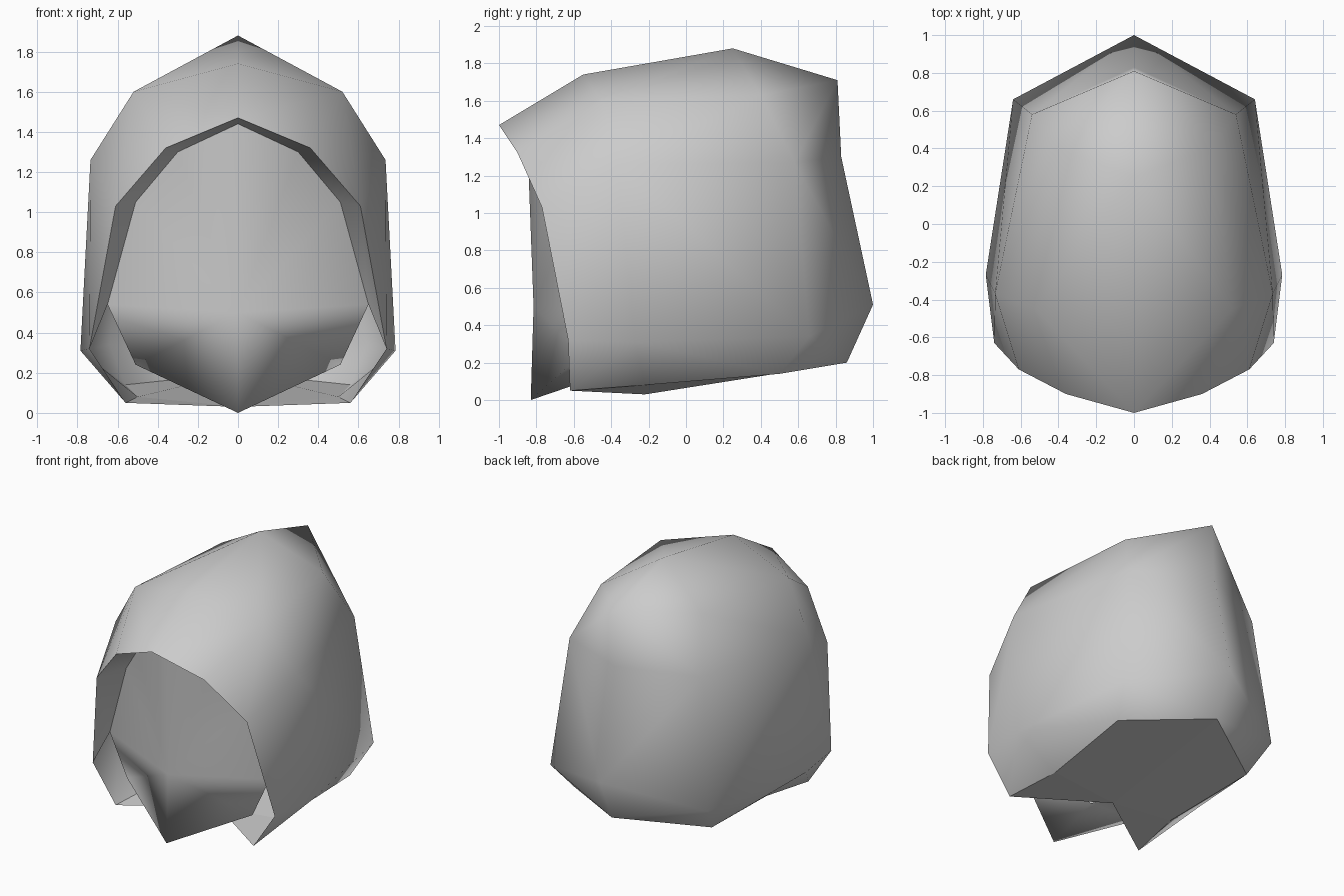
import bpy
import bmesh
from mathutils import Vector

cube = bpy.data.objects.get("Cube")
if cube:
    bpy.data.objects.remove(cube, do_unlink=True)


def make_material(name, color):
    mat = bpy.data.materials.new(name)
    mat.use_nodes = True
    mat.diffuse_color = color
    mat.node_tree.nodes["Principled BSDF"].inputs["Base Color"].default_value = color
    return mat


grey = make_material("plain_grey", (0.6, 0.6, 0.6, 1.0))
CENTRE = Vector((0, 0, .9))


def add_face(bm, *corners, smooth=True):
    bm.faces.new(corners).smooth = smooth


def patch(bm, a, b, c, d):
    """Fill a quad with two triangles, folded along its outward diagonal."""
    normal = (c.co - a.co).cross(d.co - b.co)
    if normal.dot(a.co - CENTRE) < 0:
        normal.negate()
    if normal.dot(a.co + c.co - b.co - d.co) > 0:
        add_face(bm, a, b, c)
        add_face(bm, a, c, d)
    else:
        add_face(bm, a, b, d)
        add_face(bm, b, c, d)


def strip(bm, first, second):
    """Join two rows of vertices, which may share an end vertex."""
    for i in range(len(first) - 1):
        corners = [first[i], first[i + 1], second[i + 1], second[i]]
        corners = list(dict.fromkeys(corners))
        if len(corners) == 4:
            patch(bm, *corners)
        else:
            add_face(bm, *corners)


def finish(bm, name):
    """Turn one half into a mirrored, welded object."""
    bmesh.ops.recalc_face_normals(bm, faces=bm.faces)
    mesh = bpy.data.meshes.new(name)
    bm.to_mesh(mesh)
    bm.free()
    mesh.materials.append(grey)
    obj = bpy.data.objects.new(name, mesh)
    bpy.context.scene.collection.objects.link(obj)
    mirror = obj.modifiers.new("Mirror", "MIRROR")
    mirror.use_clip = True
    mirror.merge_threshold = 0.002


def row(bm, points):
    return [bm.verts.new(p) for p in points]


RIM = [(0, -1, 1.47), (.36, -.9, 1.32), (.61, -.77, 1.03),
       (.74, -.63, .32), (.56, -.62, .05)]
FACE_EDGE = [(0, -.85, 1.44), (.3, -.74, 1.3), (.51, -.57, 1.05),
             (.65, -.56, .54), (.51, -.56, .24), (0, -.83, 0)]

# Hood: arches from the crown down the side to the bottom edge
bm = bmesh.new()
rim = row(bm, RIM)
middle = row(bm, [(0, -.55, 1.74), (.52, -.45, 1.6), (.735, -.37, 1.26),
                  (.785, -.27, .31), (.5, -.22, .08)])
rear = row(bm, [(0, .25, 1.88), (.41, .4, 1.63), (.54, .58, 1.27),
                (.64, .66, .34), (.56, .5, .14)])
spine = row(bm, [(0, .81, 1.71), (0, .83, 1.3), (0, 1, .51), (0, .86, .2)])
strip(bm, rim, middle)
strip(bm, middle, rear)
strip(bm, rear, rear[:1] + spine)

# Hood floor, notched at the front
notch = bm.verts.new((0, -.22, .03))
add_face(bm, rim[-1], middle[-1], notch, smooth=False)
add_face(bm, middle[-1], rear[-1], spine[-1], notch, smooth=False)
finish(bm, "hood")

# Lining between the hood rim and the face
bm = bmesh.new()
strip(bm, row(bm, RIM[:4]), row(bm, FACE_EDGE[:4]))
finish(bm, "rim_lining")

# Face: a broad front fanned from its middle, with an underside below the chin
bm = bmesh.new()
edge = row(bm, FACE_EDGE)
middle_point, throat = row(bm, [(0, -.815, .5), (0, -.45, .13)])
for a, b in zip(edge, edge[1:]):
    add_face(bm, middle_point, a, b)
for a, b in zip(edge[3:], edge[4:]):
    add_face(bm, throat, b, a)
finish(bm, "face")
